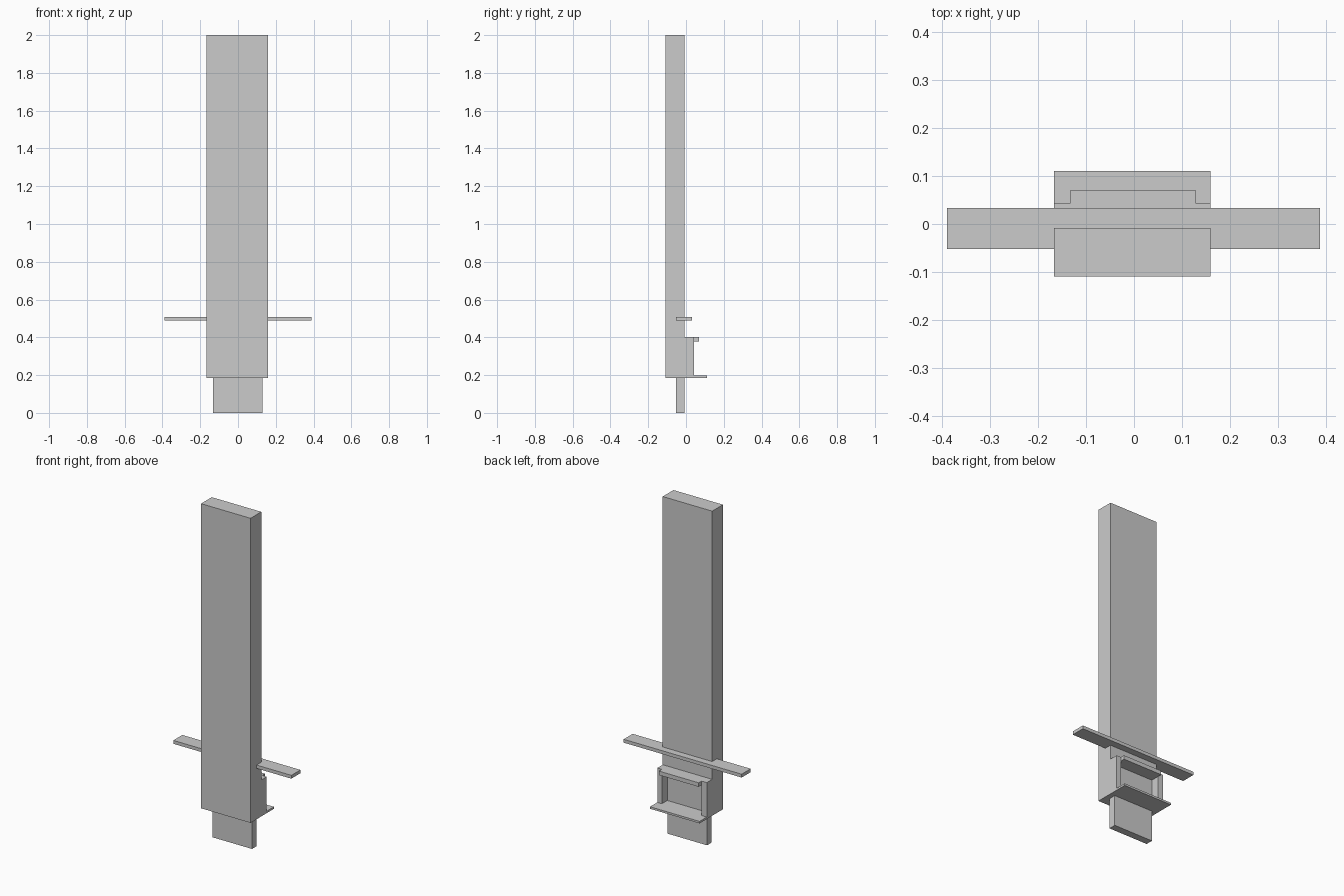
import bpy
import bmesh
from mathutils import Vector

if "Cube" in bpy.data.objects:
    bpy.data.objects.remove(bpy.data.objects["Cube"])


def box(name, x, y, z):
    """Axis-aligned box from (min, max) ranges."""
    bm = bmesh.new()
    bmesh.ops.create_cube(bm, size=1)
    for v in bm.verts:
        v.co = Vector([lo + (c + 0.5) * (hi - lo) for c, (lo, hi) in zip(v.co, (x, y, z))])
    mesh = bpy.data.meshes.new(name)
    bm.to_mesh(mesh)
    bm.free()
    obj = bpy.data.objects.new(name, mesh)
    bpy.context.collection.objects.link(obj)
    return obj


LEFT, RIGHT = -0.167, 0.159          # column sides
IN_LEFT, IN_RIGHT = -0.133, 0.129    # inner sides of the bracket
BACK = -0.008                        # rear face of the column

# Tall column and the narrower foot under it
box("column", (LEFT, RIGHT), (-0.109, BACK), (0.185, 2.0))
box("foot", (IN_LEFT, IN_RIGHT), (-0.052, BACK), (0.0, 0.185))

# Thin bar passing through the column
box("cross_bar", (-0.39, 0.388), (-0.052, 0.033), (0.488, 0.508))

# Open bracket on the rear: two cheeks, a ledge and a top lip
for side, x in (("left", (LEFT, IN_LEFT)), ("right", (IN_RIGHT, RIGHT))):
    box("bracket_cheek_" + side, x, (BACK, 0.043), (0.197, 0.402))
box("bracket_ledge", (LEFT, RIGHT), (BACK, 0.111), (0.185, 0.197))
box("bracket_top_lip", (IN_LEFT, IN_RIGHT), (BACK, 0.07), (0.378, 0.402))
